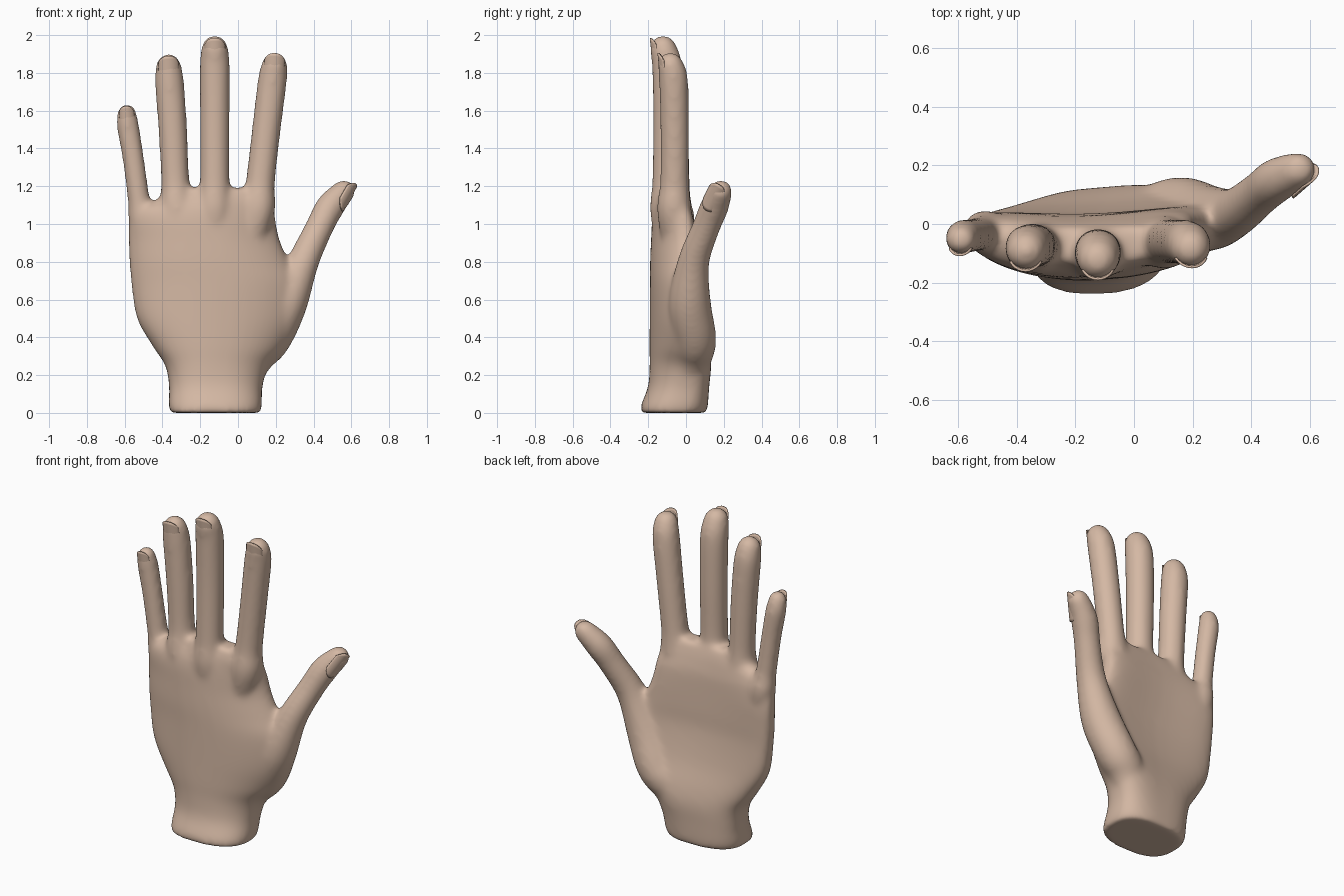
import bpy, bmesh
from math import sin, cos, pi, radians
from mathutils import Vector

cube = bpy.data.objects.get("Cube")
if cube:
    bpy.data.objects.remove(cube)

skin = bpy.data.materials.new("skin")
skin.use_nodes = True
COLOR = (0.66, 0.48, 0.37, 1)
skin.diffuse_color = COLOR
skin.node_tree.nodes["Principled BSDF"].inputs["Base Color"].default_value = COLOR


def spline(points, steps=5):
    """Smooth curve of tuples through the given tuples."""
    pts = [points[0]] + points + [points[-1]]
    out = []
    for a, b, c, d in zip(pts, pts[1:], pts[2:], pts[3:]):
        for i in range(steps):
            t = i / steps
            out.append([q + t / 2 * (r - p + t * (2*p - 5*q + 4*r - s + t * (3*q - p - 3*r + s)))
                        for p, q, r, s in zip(a, b, c, d)])
    return out + [list(points[-1])]


def loft(bm, rings):
    """Closed skin over rings of equal size."""
    loops = [[bm.verts.new(p) for p in ring] for ring in rings]
    n = len(loops[0])
    for lo, hi in zip(loops, loops[1:]):
        for i in range(n):
            bm.faces.new((lo[i], lo[(i + 1) % n], hi[(i + 1) % n], hi[i]))
    bm.faces.new(loops[0][::-1])
    bm.faces.new(loops[-1])


def power(v, e):
    return abs(v) ** e * (1 if v > 0 else -1)


def palm(bm, sections, n=48):
    """Stacked cupped sections: z, x min, x max, y front, y back, slant, cupping."""
    rings = []
    for z, x0, x1, yf, yb, slant, cup in spline(sections):
        cx, cy, rx, ry = (x0 + x1) / 2, (yf + yb) / 2, (x1 - x0) / 2, (yb - yf) / 2
        ring = []
        for i in range(n):
            a = 2 * pi * i / n
            u = power(cos(a), 0.78)
            ring.append((cx + rx * u, cy + ry * power(sin(a), 0.78) + slant * rx * u + cup * u * u, z))
        rings.append(ring)
    loft(bm, rings)


def digit(bm, points, n=24):
    """Round tube through (x, y, z, radius) with a domed tip."""
    path = spline(points)
    centres = [Vector(p[:3]) for p in path]
    radii = [p[3] for p in path]
    tip = (centres[-1] - centres[-3]).normalized()
    end, r = centres[-1], radii[-1]
    for k in range(1, 8):
        a = k / 8 * pi / 2
        centres.append(end + tip * r * 1.1 * sin(a))
        radii.append(r * cos(a))
    rings = []
    for i, c in enumerate(centres):
        t = (centres[min(i + 1, len(centres) - 1)] - centres[max(i - 1, 0)]).normalized()
        side = Vector((0, 1, 0)).cross(t).normalized()
        up = t.cross(side)
        rings.append([c + radii[i] * (side * cos(2*pi*j/n) + up * sin(2*pi*j/n)) for j in range(n)])
    loft(bm, rings)


def finish(name, bm):
    bmesh.ops.recalc_face_normals(bm, faces=bm.faces)
    mesh = bpy.data.meshes.new(name)
    bm.to_mesh(mesh)
    bm.free()
    mesh.materials.append(skin)
    mesh.shade_smooth()
    obj = bpy.data.objects.new(name, mesh)
    bpy.context.collection.objects.link(obj)
    return obj


def nail(name, centre, axis, normal, width, length):
    """Thin curved plate with rounded ends, lying on a fingertip."""
    axis = Vector(axis).normalized()
    side = axis.cross(Vector(normal)).normalized()
    normal = side.cross(axis)
    bm = bmesh.new()
    m = 10
    grid = []
    for i in range(m + 1):
        row = []
        for j in range(m + 1):
            u, v = 2 * j / m - 1, 2 * i / m - 1
            a = u * radians(55)
            along = v * length / 2 * (1 - 0.5 * abs(u) ** 2.5)
            row.append(bm.verts.new(Vector(centre) + axis * along
                                    + width * 0.61 * (side * sin(a) + normal * (cos(a) - 1))))
        grid.append(row)
    for i in range(m):
        for j in range(m):
            bm.faces.new((grid[i][j], grid[i][j+1], grid[i+1][j+1], grid[i+1][j]))
    obj = finish(name, bm)
    thick = obj.modifiers.new("thickness", "SOLIDIFY")
    thick.thickness = 0.008
    thick.offset = 0


# Hand: palm and digits fused into one smooth skin
bm = bmesh.new()
palm(bm, [
    (0.0, -.36, .12, -.24, .11, .04, 0),
    (.04, -.367, .127, -.238, .115, .04, .01),
    (.14, -.365, .13, -.2, .12, .06, .02),
    (.25, -.385, .165, -.19, .125, .09, .03),
    (.35, -.45, .25, -.19, .11, .09, .045),
    (.5, -.535, .32, -.19, .07, .06, .06),
    (.68, -.565, .325, -.19, .04, .04, .07),
    (.8, -.575, .27, -.19, .035, .03, .07),
    (.92, -.58, .22, -.185, .03, .02, .07),
    (1.02, -.575, .2, -.18, .025, .02, .06),
    (1.08, -.535, .19, -.17, .015, .02, .045),
    (1.13, -.43, .18, -.155, .005, .02, .03),
    (1.19, -.36, .14, -.135, -.015, .02, .02),
])
digit(bm, [(-.44, -.04, .75, .03), (-.503, -.025, 1.0, .072), (-.525, -.033, 1.13, .06),
           (-.555, -.04, 1.35, .058), (-.583, -.045, 1.52, .06), (-.588, -.053, 1.58, .053)])
digit(bm, [(-.27, -.08, .75, .04), (-.32, -.08, 1.05, .09), (-.332, -.075, 1.22, .076),
           (-.345, -.075, 1.5, .077), (-.363, -.08, 1.75, .078), (-.367, -.09, 1.825, .07)])
digit(bm, [(-.13, -.08, .75, .04), (-.125, -.095, 1.05, .094), (-.123, -.1, 1.22, .08),
           (-.123, -.095, 1.55, .08), (-.123, -.1, 1.83, .081), (-.123, -.118, 1.92, .073)])
digit(bm, [(.03, -.05, .75, .04), (.1, -.063, 1.05, .09), (.118, -.06, 1.22, .078),
           (.15, -.06, 1.5, .077), (.182, -.066, 1.76, .078), (.192, -.08, 1.835, .07)])
digit(bm, [(.0, -.02, .1, .06), (.09, .035, .3, .105), (.17, .045, .4, .115),
           (.255, .02, .58, .113), (.345, .04, .8, .085), (.43, .105, .98, .075),
           (.487, .15, 1.09, .077), (.555, .182, 1.168, .064)])
hand = finish("hand", bm)
remesh = hand.modifiers.new("fuse", "REMESH")
remesh.mode = "VOXEL"
remesh.voxel_size = 0.013
remesh.use_smooth_shade = True
soften = hand.modifiers.new("soften", "SMOOTH")
soften.factor = 0.5
soften.iterations = 24

# Nails
nail("little_finger_nail", (-.588, -.098, 1.56), (-.08, -.12, 1), (0, -1, 0), .075, .13)
nail("ring_finger_nail", (-.367, -.151, 1.81), (-.03, -.1, 1), (0, -1, 0), .105, .16)
nail("middle_finger_nail", (-.123, -.179, 1.905), (0, -.11, 1), (0, -1, 0), .105, .16)
nail("index_finger_nail", (.191, -.139, 1.825), (.08, -.1, 1), (0, -1, 0), .105, .16)
nail("thumb_nail", (.588, .142, 1.14), (.08, .07, .14), (.85, -.35, -.3), .095, .17)
